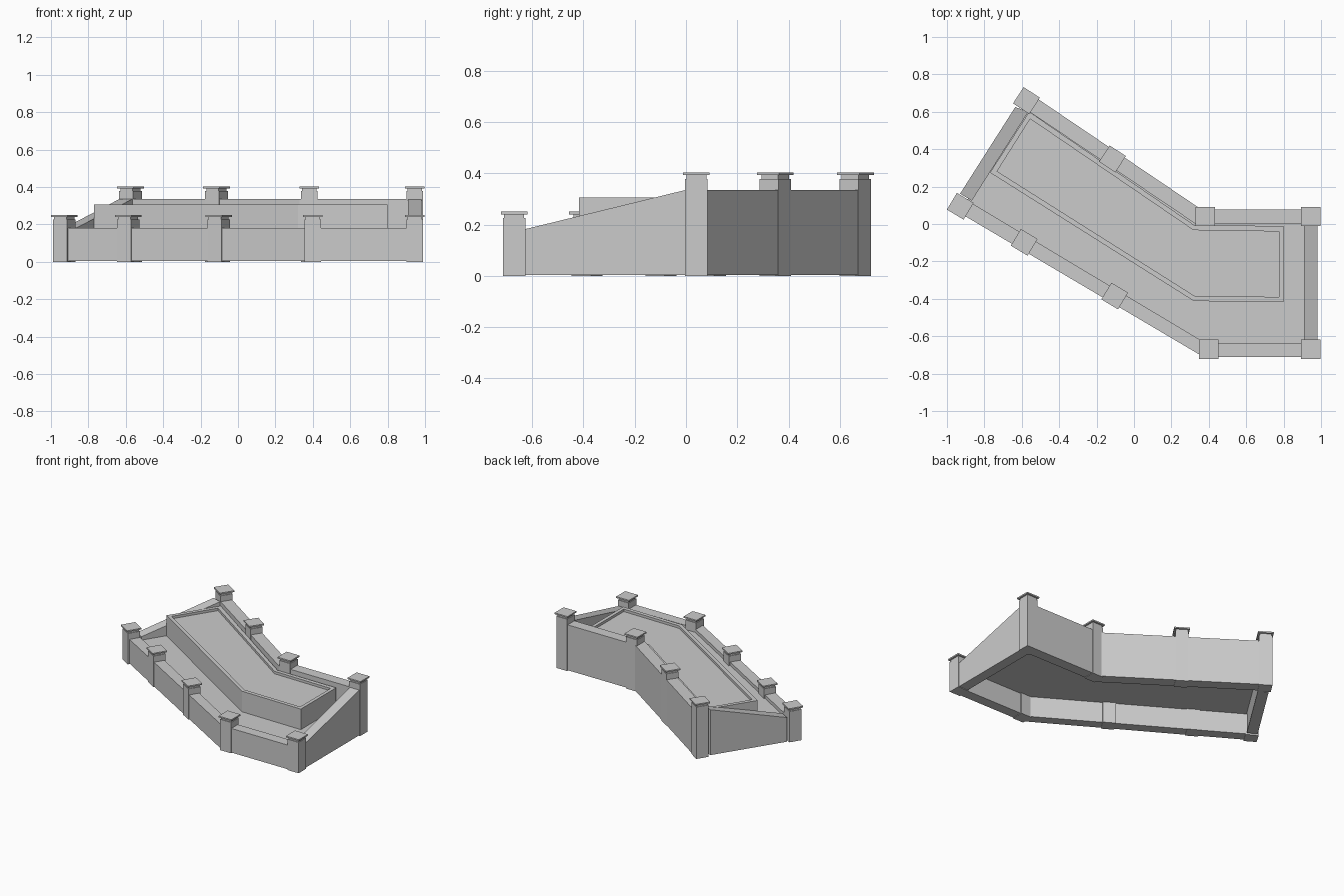
import bpy, bmesh, math

if "Cube" in bpy.data.objects:
    bpy.data.objects.remove(bpy.data.objects["Cube"])

BACK_H, FRONT_H, FLOOR_H, BED_H = 0.335, 0.18, 0.155, 0.305


def make_object(name, bm):
    bmesh.ops.recalc_face_normals(bm, faces=bm.faces)
    me = bpy.data.meshes.new(name)
    bm.to_mesh(me)
    bm.free()
    ob = bpy.data.objects.new(name, me)
    bpy.context.collection.objects.link(ob)
    return ob


def add_prism(bm, plan, z0, tops):
    """Closed prism over a plan outline, with one top height per corner."""
    low = [bm.verts.new((x, y, z0)) for x, y in plan]
    high = [bm.verts.new((x, y, t)) for (x, y), t in zip(plan, tops)]
    n = len(plan)
    for i in range(n):
        j = (i + 1) % n
        bm.faces.new((low[i], low[j], high[j], high[i]))
    bm.faces.new(high)
    bm.faces.new(low[::-1])


def wall(name, plan, tops):
    bm = bmesh.new()
    add_prism(bm, plan, 0.004, tops)
    make_object(name, bm)


def post(name, x, y, top, angle):
    """Square shaft, narrower neck and thin overhanging cap."""
    bm = bmesh.new()
    c, s = math.cos(math.radians(angle)), math.sin(math.radians(angle))
    for half, z0, z1 in ((0.044, 0, top - 0.025),
                         (0.039, top - 0.025, top - 0.01),
                         (0.052, top - 0.01, top)):
        plan = [(x + half * (u * c - v * s), y + half * (u * s + v * c))
                for u, v in ((-1, -1), (1, -1), (1, 1), (-1, 1))]
        add_prism(bm, plan, z0, [z1] * 4)
    make_object(name, bm)


# posts along the tall back and the low front
back = [(-0.575, 0.66, -33), (-0.115, 0.348, -33), (0.38, 0.04, 0), (0.945, 0.04, 0)]
front = [(-0.929, 0.095, -31), (-0.587, -0.098, -31), (-0.103, -0.385, -31),
         (0.40, -0.67, 0), (0.945, -0.67, 0)]
for label, row, top in (("back", back, 0.403), ("front", front, 0.25)):
    for i, (x, y, a) in enumerate(row):
        post(f"{label}_post_{i + 1}", x, y, top, a)

# level walls
wall("back_wall_angled", [(-0.60, 0.628), (0.33, 0.0), (0.36, 0.078), (-0.55, 0.693)], [BACK_H] * 4)
wall("back_wall_straight", [(0.33, 0.0), (0.94, 0.0), (0.94, 0.078), (0.36, 0.078)], [BACK_H] * 4)
wall("front_wall_angled", [(-0.93, 0.058), (0.37, -0.71), (0.38, -0.635), (-0.89, 0.125)], [FRONT_H] * 4)
wall("front_wall_straight", [(0.37, -0.71), (0.94, -0.71), (0.94, -0.635), (0.38, -0.635)], [FRONT_H] * 4)

# sloping end walls
slope = [FRONT_H, FRONT_H, BACK_H, BACK_H]
wall("right_wall", [(0.908, -0.635), (0.982, -0.635), (0.982, 0.0), (0.908, 0.0)], slope)
wall("left_wall", [(-0.867, 0.125), (-0.93, 0.162), (-0.635, 0.625), (-0.565, 0.60)], slope)

# floor between the walls
bm = bmesh.new()
floor = [(-0.91, 0.10), (0.385, -0.66), (0.94, -0.66), (0.94, 0.03), (0.345, 0.03), (-0.575, 0.65)]
bm.faces.new([bm.verts.new((x, y, FLOOR_H)) for x, y in floor])
make_object("floor", bm)

# raised bed with a thin rim and a shallow recess
outer = [(-0.77, 0.275), (0.32, -0.412), (0.80, -0.418), (0.80, -0.01), (0.325, -0.008), (-0.56, 0.60)]
inner = [(-0.732, 0.282), (0.323, -0.384), (0.775, -0.39), (0.775, -0.04), (0.318, -0.033), (-0.555, 0.562)]
bm = bmesh.new()
rings = [[bm.verts.new((x, y, z)) for x, y in plan] for plan, z in
         ((outer, FLOOR_H), (outer, BED_H), (inner, BED_H), (inner, BED_H - 0.018))]
for a, b in zip(rings, rings[1:]):
    for i in range(6):
        j = (i + 1) % 6
        bm.faces.new((a[i], a[j], b[j], b[i]))
bm.faces.new(rings[-1])
make_object("raised_bed", bm)
